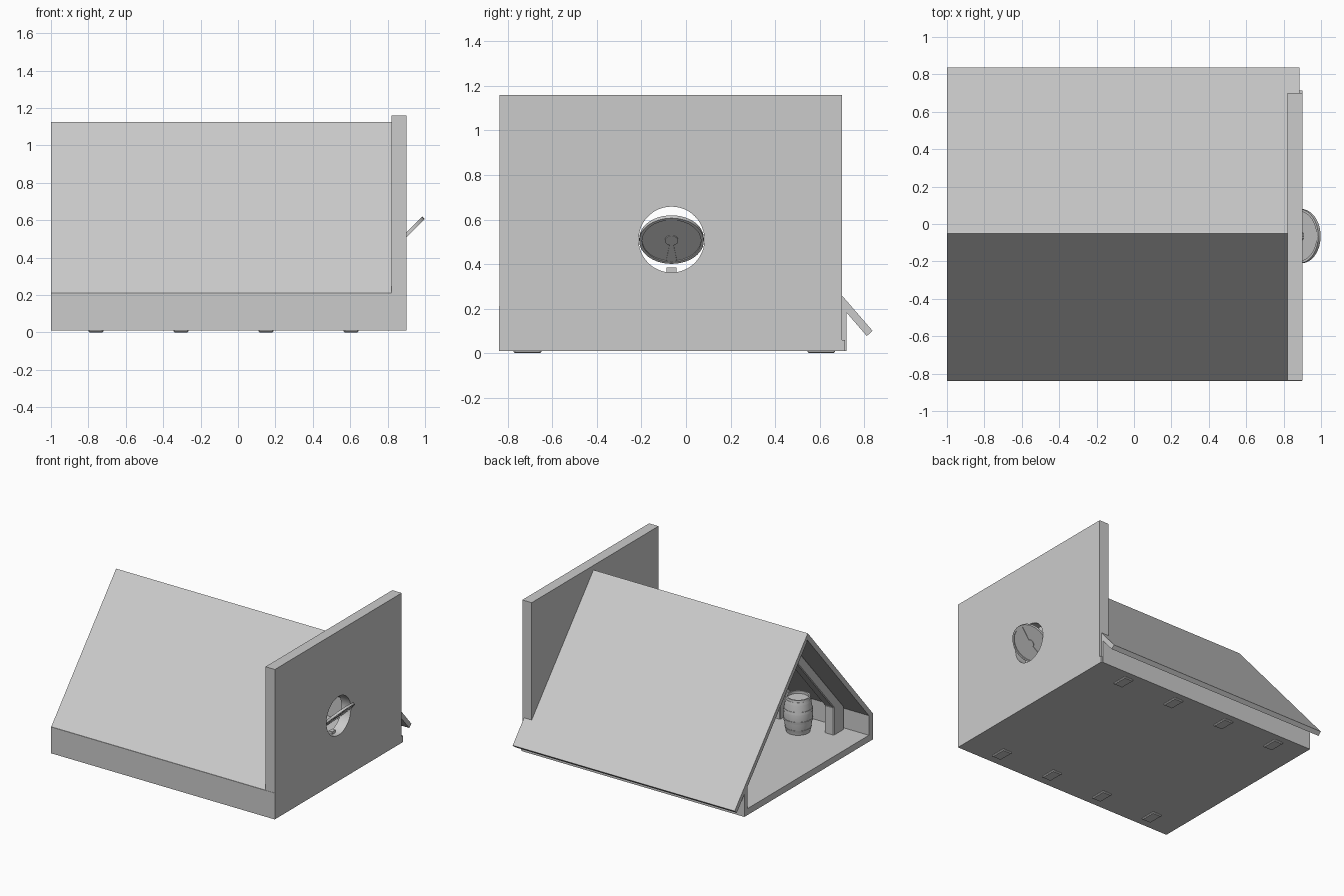
import bpy, bmesh, math
from mathutils import Matrix, Vector

if "Cube" in bpy.data.objects:
    bpy.data.objects.remove(bpy.data.objects["Cube"])


def new_object(name, bm):
    bmesh.ops.recalc_face_normals(bm, faces=bm.faces)
    me = bpy.data.meshes.new(name)
    bm.to_mesh(me)
    bm.free()
    ob = bpy.data.objects.new(name, me)
    bpy.context.collection.objects.link(ob)
    return ob


def extrude_yz(name, pts, x0, x1, matrix=None):
    """Solid from a (y, z) outline, running from x0 to x1."""
    bm = bmesh.new()
    a = [bm.verts.new((x0, y, z)) for y, z in pts]
    b = [bm.verts.new((x1, y, z)) for y, z in pts]
    bm.faces.new(a)
    bm.faces.new(b[::-1])
    n = len(pts)
    for i in range(n):
        j = (i + 1) % n
        bm.faces.new((a[i], b[i], b[j], a[j]))
    if matrix:
        bm.transform(matrix)
    return new_object(name, bm)


def box(name, x0, x1, y0, y1, z0, z1):
    return extrude_yz(name, [(y0, z0), (y1, z0), (y1, z1), (y0, z1)], x0, x1)


def lathe(name, profile, matrix, n=48, closed=False):
    """Turn a (radius, height) profile round the local z axis."""
    bm = bmesh.new()
    rings = [[bm.verts.new((r * math.cos(2 * math.pi * k / n),
                            r * math.sin(2 * math.pi * k / n), z))
              for k in range(n)] for r, z in profile]
    pairs = list(zip(rings, rings[1:]))
    if closed:
        pairs.append((rings[-1], rings[0]))
    for p, q in pairs:
        for k in range(n):
            m = (k + 1) % n
            bm.faces.new((p[k], p[m], q[m], q[k]))
    if not closed:
        bm.faces.new(rings[0][::-1])
        bm.faces.new(rings[-1])
    bm.transform(matrix)
    return new_object(name, bm)


def activate(ob):
    bpy.ops.object.select_all(action='DESELECT')
    ob.select_set(True)
    bpy.context.view_layer.objects.active = ob


def smooth(ob):
    activate(ob)
    bpy.ops.object.shade_smooth_by_angle(angle=math.radians(30))


# Floor and low side walls
box("floor", -1, 0.9, -0.835, 0.715, 0.01, 0.06)
extrude_yz("front_knee_wall", [(-.84, .01), (-.84, .212), (-.835, .212),
                               (-.79, .215), (-.79, .01)], -1, 0.898)
extrude_yz("back_knee_wall", [(.72, .01), (.72, .185), (.68, .23), (.68, .01)], -1, 0.885)

# Roof slabs
extrude_yz("front_roof", [(-.838, .21), (-.05, 1.125), (-.04, 1.115),
                          (-.04, 1.08), (-.838, .155)], -1, 0.83)
extrude_yz("back_roof", [(-.04, 1.115), (.838, .10), (.812, .077), (-.04, 1.062)], -1, 0.885)

# Timber frames: posts piercing the floor and rafters meeting at the ridge
frame = [(-.775, 0), (-.775, .235), (-.04, 1.075), (.67, .25), (.67, 0),
         (.545, 0), (.545, .287), (-.04, .97), (-.65, .27), (-.65, 0)]
for i in range(4):
    x = -0.8 + 0.455 * i
    ob = extrude_yz(f"timber_frame_{i + 1}", frame, x, x + 0.08)
    bev = ob.modifiers.new("soft_edges", 'BEVEL')
    bev.width = 0.006
    bev.segments = 1

# End wall with round opening
WY, WZ = -0.065, 0.51
wall = box("end_wall", 0.82, 0.9, -0.838, 0.7, 0.01, 1.16)
cutter = lathe("window_cutter", [(0.148, -0.2), (0.148, 0.2)],
               Matrix.Translation((0.86, WY, WZ)) @ Matrix.Rotation(math.pi / 2, 4, 'Y'))
cutter.hide_render = True
mod = wall.modifiers.new("opening", 'BOOLEAN')
mod.operation = 'DIFFERENCE'
mod.solver = 'EXACT'
mod.object = cutter
activate(wall)
bpy.ops.object.modifier_apply(modifier="opening")
bpy.data.objects.remove(cutter)
smooth(wall)

# Round pivot window, top tipped outwards by 45 degrees
tilt = Matrix.Translation((0.889, WY, WZ)) @ Matrix.Rotation(math.radians(45), 4, 'Y')
disc = tilt @ Matrix.Rotation(math.pi / 2, 4, 'Y')
smooth(lathe("window_rim", [(0.145, -0.009), (0.145, 0.009), (0.132, 0.009),
                            (0.132, -0.009)], disc, closed=True))
smooth(lathe("window_pane", [(0.134, -0.003), (0.134, 0.003)], disc))
smooth(lathe("window_hub", [(0.03, -0.008), (0.03, 0.008)], disc, n=24))
for s, name in ((1, "upper"), (-1, "lower")):
    extrude_yz(f"window_bar_{name}", [(-.008, s * .02), (.008, s * .02),
                                      (.025, s * .134), (-.025, s * .134)],
               -0.007, 0.007, tilt)
box("window_stop", 0.83, 0.86, WY - 0.022, WY + 0.022, 0.355, 0.384)

# Barrel with hoops and a recessed lid
place = Matrix.Translation((-0.55, -0.575, 0.058))
smooth(lathe("barrel", [(.084, 0), (.092, .04), (.1, .09), (.103, .135), (.1, .18),
                        (.092, .23), (.086, .27), (.075, .27), (.075, .25)], place, 32))
for i, (h, r0, r1) in enumerate(((.02, .09, .095), (.09, .102, .105),
                                 (.165, .1045, .102), (.235, .094, .09))):
    smooth(lathe(f"barrel_hoop_{i + 1}", [(r0, h), (r1, h + .02), (.08, h + .02), (.08, h)],
                 place, 32, closed=True))
